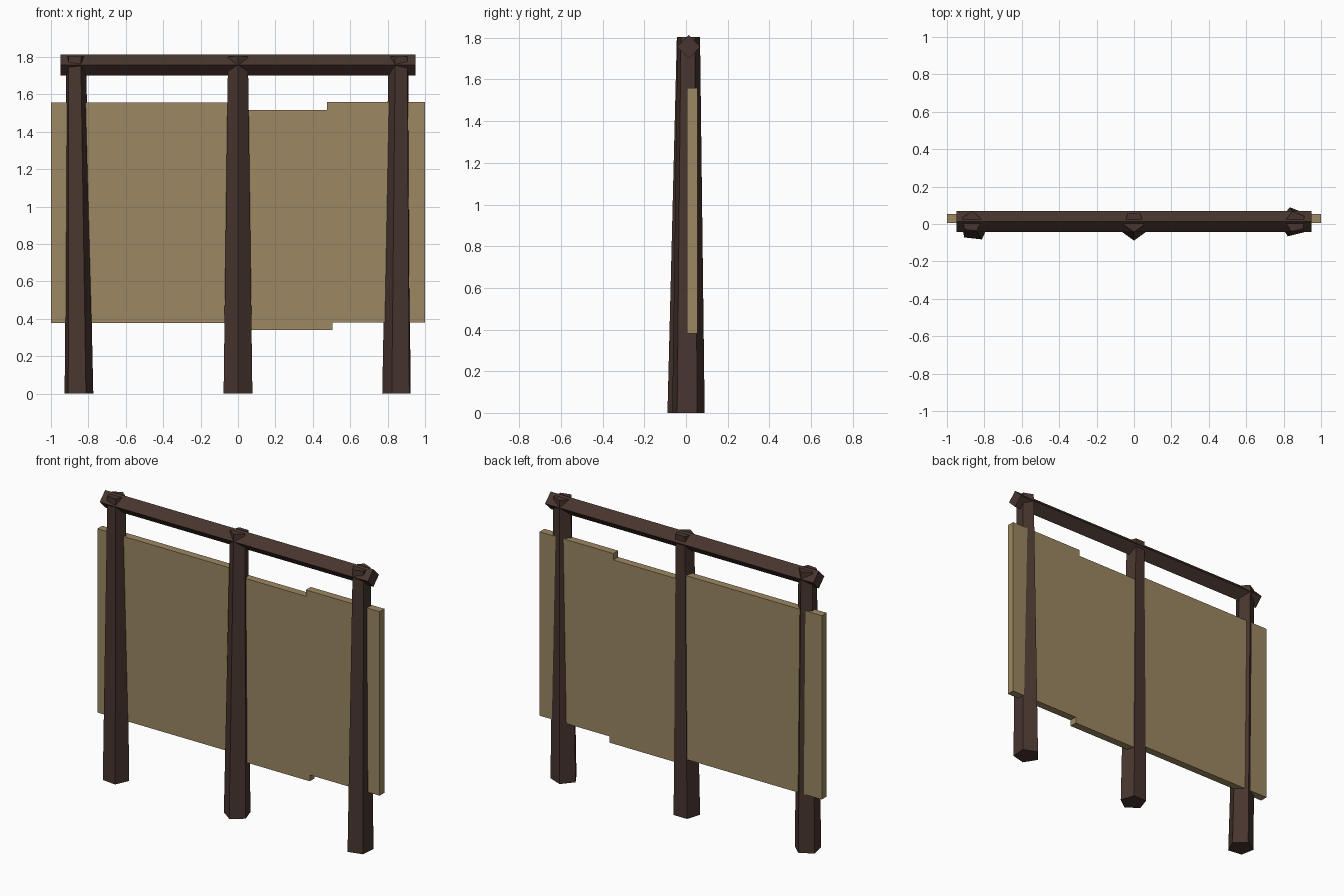
import bpy, bmesh, math

if "Cube" in bpy.data.objects:
    bpy.data.objects.remove(bpy.data.objects["Cube"])


def material(name, rgb):
    m = bpy.data.materials.new(name)
    m.diffuse_color = (*rgb, 1)
    m.use_nodes = True
    m.node_tree.nodes["Principled BSDF"].inputs["Base Color"].default_value = m.diffuse_color
    return m


dark_wood = material("dark wood", (0.065, 0.036, 0.028))
tan_board = material("tan board", (0.335, 0.245, 0.120))


def loft(name, ring_a, ring_b, mat):
    """Closed solid between two matching rings of points."""
    bm = bmesh.new()
    a = [bm.verts.new(p) for p in ring_a]
    b = [bm.verts.new(p) for p in ring_b]
    n = len(a)
    bm.faces.new(a)
    bm.faces.new(b)
    for i in range(n):
        j = (i + 1) % n
        bm.faces.new((a[i], a[j], b[j], b[i]))
    bmesh.ops.recalc_face_normals(bm, faces=bm.faces)
    me = bpy.data.meshes.new(name)
    bm.to_mesh(me)
    bm.free()
    me.materials.append(mat)
    ob = bpy.data.objects.new(name, me)
    bpy.context.collection.objects.link(ob)
    return ob


def pentagon(x, y, z, r, turn):
    angles = [math.radians(turn + 72 * i) for i in range(5)]
    return [(x + r * math.cos(t), y + r * math.sin(t), z) for t in angles]


# Tapered five-sided posts: bottom x, bottom y, bottom radius, top x, top radius, turn
posts = {
    "left_post": (-0.853, -0.012, 0.081, -0.868, 0.056, 11.5),
    "middle_post": (0.0, -0.008, 0.081, 0.0, 0.056, -90),
    "right_post": (0.853, 0.010, 0.082, 0.862, 0.057, -4 + 36),
}
for name, (bx, by, br, tx, tr, turn) in posts.items():
    loft(name, pentagon(bx, by, 0, br, turn),
         pentagon(tx, 0.012, 1.803, tr, turn), dark_wood)


# Top rail: square bar turned on its edge
def diamond(x, r=0.056, y=0.013, z=1.757):
    return [(x, y + r, z), (x, y, z + r), (x, y - r, z), (x, y, z - r)]


loft("top_rail", diamond(-0.95), diamond(0.95), dark_wood)

# Sign panel: stepped outline where the middle board sits lower
outline = [(-1, 0.378), (0.03, 0.378), (0.03, 0.34), (0.505, 0.34),
           (0.505, 0.38), (1, 0.38), (1, 1.558), (0.477, 1.558),
           (0.477, 1.517), (0.03, 1.517), (0.03, 1.555), (-1, 1.555)]
loft("sign_panel", [(x, 0.005, z) for x, z in outline],
     [(x, 0.054, z) for x, z in outline], tan_board)
